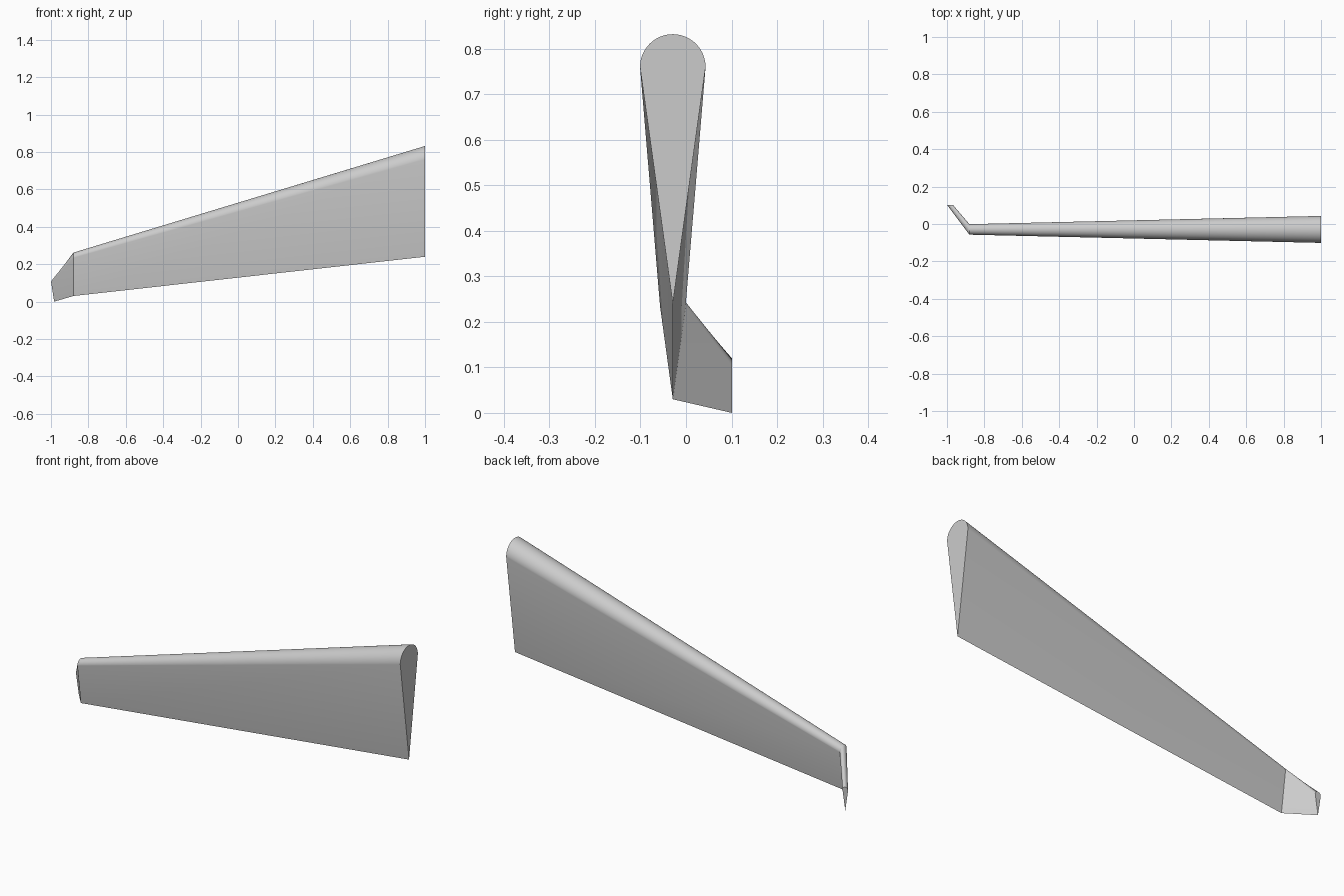
import bpy, bmesh, math
from mathutils import Vector

cube = bpy.data.objects.get("Cube")
if cube:
    bpy.data.objects.remove(cube, do_unlink=True)

# Single painted-metal colour
grey = bpy.data.materials.new("light_grey")
grey.use_nodes = True
colour = (0.6, 0.6, 0.6, 1)
grey.diffuse_color = colour
grey.node_tree.nodes["Principled BSDF"].inputs["Base Color"].default_value = colour

ARC_STEPS = 32


def teardrop(tail, across, top, radius):
    """Airfoil: round leading edge at the top, sharp tail at the bottom."""
    tail, across = Vector(tail), Vector(across)
    centre = Vector((tail.x, tail.y, top - radius))
    up = Vector((0, 0, 1))
    arc = []
    for i in range(ARC_STEPS + 1):
        a = math.pi * i / ARC_STEPS
        arc.append(centre + radius * (across * math.cos(a) + up * math.sin(a)))
    return [tail] + arc


def loft(name, start, end, cap_start=False, cap_end=False):
    """Skin between two airfoil sections, with optional end caps."""
    bm = bmesh.new()
    a = [bm.verts.new(p) for p in start]
    b = [bm.verts.new(p) for p in end]
    n = len(a)
    for i in range(n):
        j = (i + 1) % n
        bm.faces.new((a[i], b[i], b[j], a[j]))
    if cap_start:
        bm.faces.new(a)
    if cap_end:
        bm.faces.new(b[::-1])
    bm.normal_update()
    mesh = bpy.data.meshes.new(name)
    bm.to_mesh(mesh)
    bm.free()
    mesh.materials.append(grey)
    obj = bpy.data.objects.new(name, mesh)
    bpy.context.collection.objects.link(obj)
    bpy.ops.object.select_all(action="DESELECT")
    obj.select_set(True)
    bpy.context.view_layer.objects.active = obj
    bpy.ops.object.shade_smooth_by_angle(angle=math.radians(30))
    return obj


# Sections at the root, the kink and the winglet tip
root = teardrop((1.0, -0.029, 0.24), (0, 1, 0), 0.832, 0.072)
kink = teardrop((-0.88, -0.029, 0.03), (0, 1, 0), 0.262, 0.028)
tip = teardrop((-0.983, 0.101, 0.0), (1, 0, 0), 0.12, 0.016)

# Main wing panel and the swept winglet
loft("wing_panel", root, kink, cap_start=True)
loft("winglet", kink, tip, cap_end=True)
